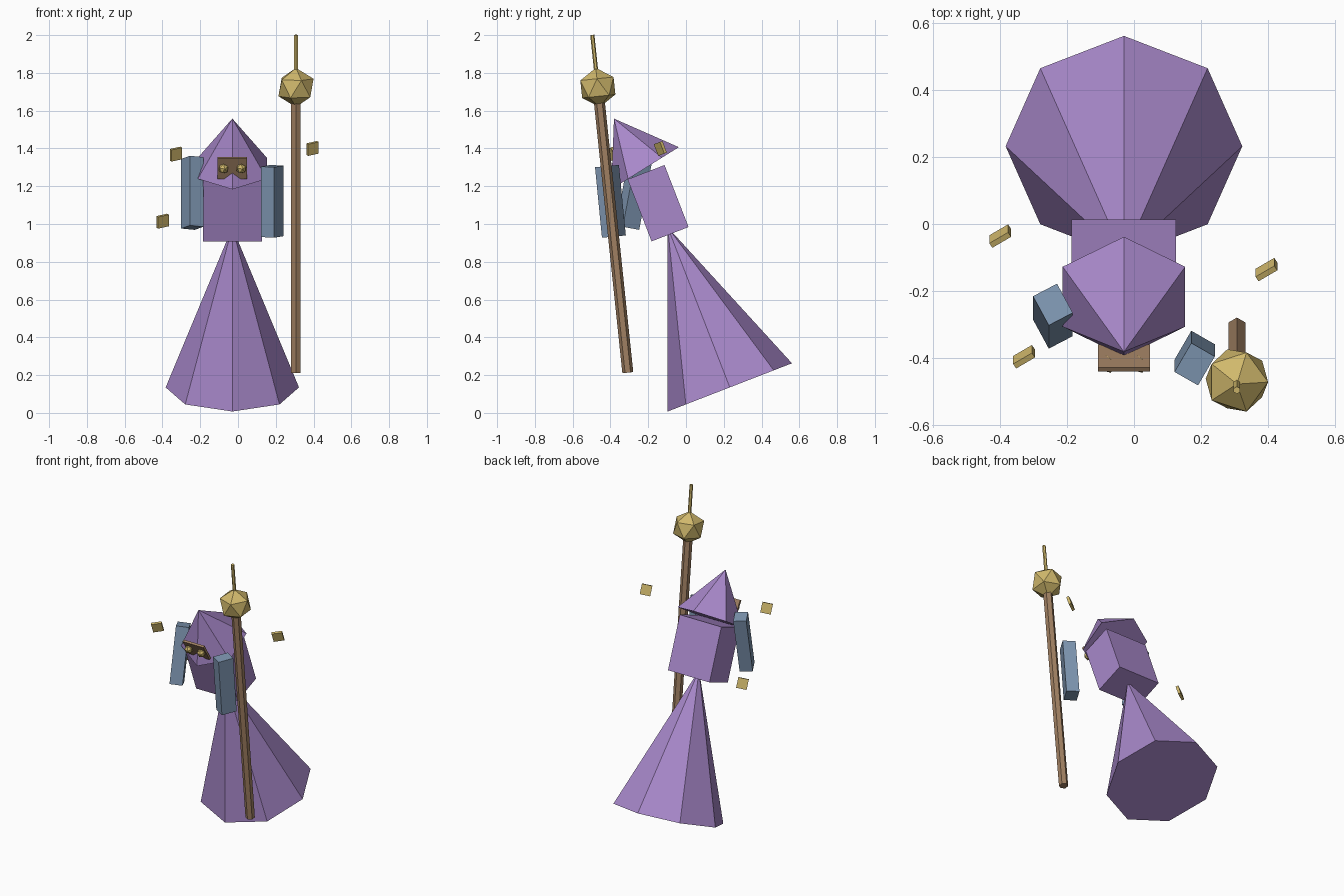
import bpy
import bmesh
from math import radians
from mathutils import Matrix, Vector

cube = bpy.data.objects.get("Cube")
if cube:
    bpy.data.objects.remove(cube, do_unlink=True)


def material(name, rgb):
    """Flat material from 0-255 display values, stored as linear."""
    lin = [((c / 255 + 0.055) / 1.055) ** 2.4 for c in rgb]
    mat = bpy.data.materials.new(name)
    mat.use_nodes = True
    mat.diffuse_color = (*lin, 1)
    mat.node_tree.nodes["Principled BSDF"].inputs["Base Color"].default_value = (*lin, 1)
    return mat


PURPLE = material("robe purple", (168, 136, 202))
BLUE = material("sleeve blue", (126, 150, 177))
BROWN = material("wood brown", (160, 128, 98))
GOLD = material("gold", (208, 184, 108))


def place(name, bm, mat, loc, lean=0, yaw=0):
    """Turn about z, lean forward about x, then move into place."""
    turn = Matrix.Rotation(radians(lean), 4, 'X') @ Matrix.Rotation(radians(yaw), 4, 'Z')
    bm.transform(Matrix.Translation(loc) @ turn)
    bmesh.ops.recalc_face_normals(bm, faces=bm.faces)
    mesh = bpy.data.meshes.new(name)
    bm.to_mesh(mesh)
    bm.free()
    mesh.materials.append(mat)
    obj = bpy.data.objects.new(name, mesh)
    bpy.context.collection.objects.link(obj)
    return obj


def box(name, size, mat, loc, lean=0, yaw=0):
    bm = bmesh.new()
    bmesh.ops.create_cube(bm, size=1)
    bmesh.ops.scale(bm, vec=size, verts=bm.verts)
    return place(name, bm, mat, loc, lean, yaw)


def column(name, sides, base, top, height, mat, loc, lean):
    """Cone or prism whose base centre sits at loc."""
    bm = bmesh.new()
    bmesh.ops.create_cone(bm, cap_ends=True, segments=sides, radius1=base,
                          radius2=top, depth=height)
    if top == 0:
        bmesh.ops.remove_doubles(bm, verts=bm.verts, dist=0.0001)
    bmesh.ops.translate(bm, vec=(0, 0, height / 2), verts=bm.verts)
    return place(name, bm, mat, loc, lean)


def ball(name, radius, mat, loc, lean):
    bm = bmesh.new()
    bmesh.ops.create_icosphere(bm, subdivisions=1, radius=radius)
    return place(name, bm, mat, loc, lean)


MID = -0.03          # body centre line
BODY_LEAN = 21.2
HEAD_LEAN = 32
STAFF_LEAN = 6

# Robe: skirt, torso and pointed hood
column("skirt", 8, 0.353, 0, 0.91, PURPLE, (MID, 0.232, 0.135), BODY_LEAN)
box("torso", (0.312, 0.21, 0.352), PURPLE, (MID, -0.148, 1.11), BODY_LEAN)
column("hood", 6, 0.211, 0, 0.31, PURPLE, (MID, -0.217, 1.295), HEAD_LEAN)

# Face plate with two eyes set into it
box("face_plate", (0.156, 0.015, 0.128), BROWN, (MID, -0.4, 1.296), HEAD_LEAN)
for side, sign in (("left", 1), ("right", -1)):
    ball(side + "_eye", 0.028, GOLD, (MID + sign * 0.047, -0.417, 1.293), HEAD_LEAN)

# Loose sleeves
SLEEVE = (0.081, 0.1, 0.375)
box("right_sleeve", SLEEVE, BLUE, (-0.242, -0.275, 1.165), -10.7, 28)
box("left_sleeve", SLEEVE, BLUE, (0.181, -0.4, 1.12), 5.6, -30)

# Staff, orb and spike share one leaning axis
foot = Vector((0.307, -0.308, 0.213))
axis = Matrix.Rotation(radians(STAFF_LEAN), 3, 'X') @ Vector((0, 0, 1))
orb = foot + axis * 1.518
column("staff", 6, 0.029, 0.029, 1.5, BROWN, foot, STAFF_LEAN)
ball("orb", 0.104, GOLD, orb, STAFF_LEAN)
column("spike", 6, 0.011, 0.011, 0.28, GOLD, orb, STAFF_LEAN)

# Floating tiles around the figure
tiles = [(-0.328, -0.396, 1.37), (0.395, -0.136, 1.4), (-0.399, -0.036, 1.015)]
for i, spot in enumerate(tiles, 1):
    box(f"floating_tile_{i}", (0.066, 0.017, 0.066), GOLD, spot, BODY_LEAN, 32)
